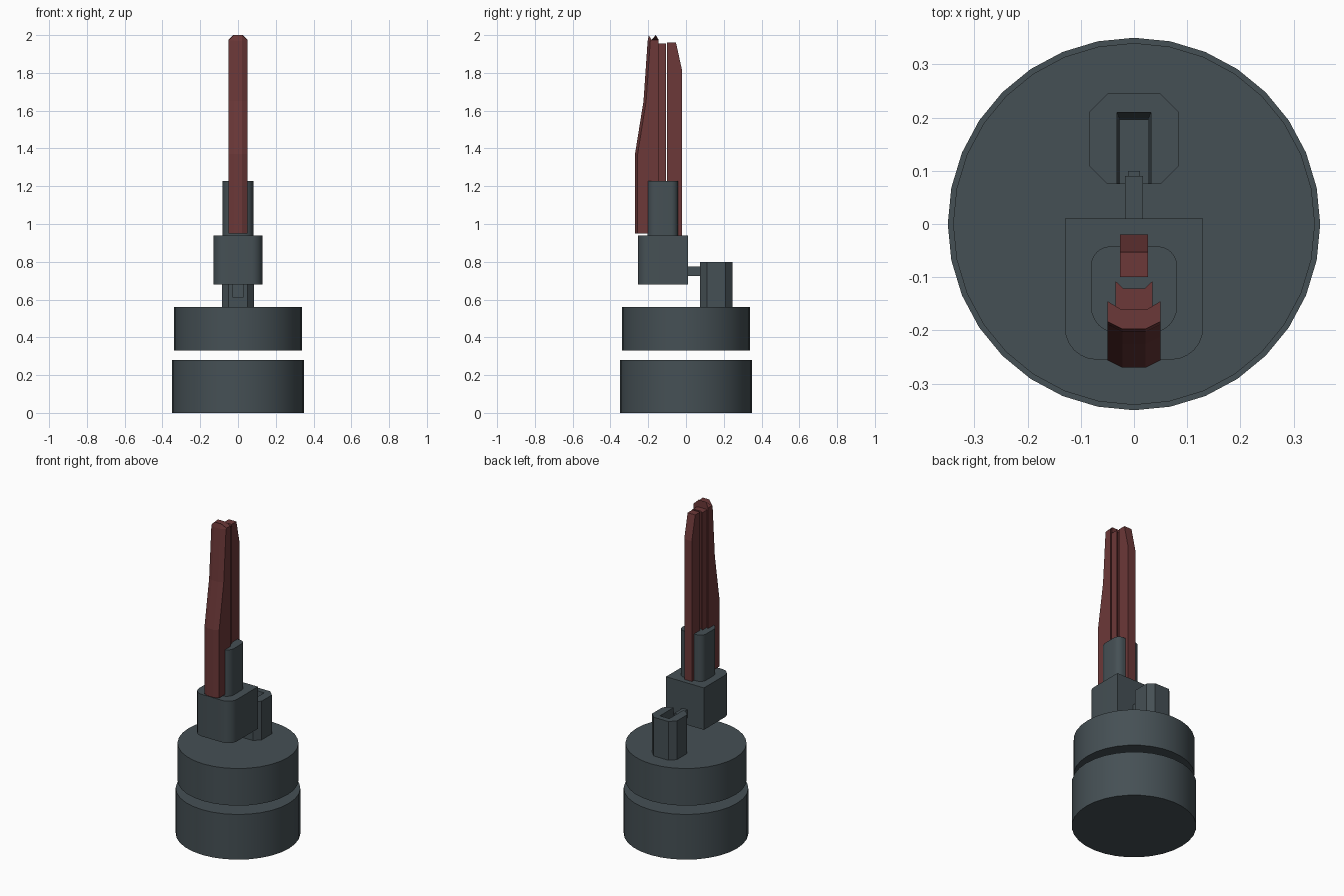
import bpy
import bmesh
from math import sin, cos, pi, radians
from mathutils import Vector

cube = bpy.data.objects.get("Cube")
if cube:
    bpy.data.objects.remove(cube, do_unlink=True)


def material(name, rgb):
    m = bpy.data.materials.new(name)
    m.use_nodes = True
    m.diffuse_color = (*rgb, 1)
    m.node_tree.nodes["Principled BSDF"].inputs["Base Color"].default_value = (*rgb, 1)
    return m


GREY = material("slate grey", (0.06, 0.08, 0.09))
RED = material("dark red", (0.15, 0.04, 0.04))


def loft(name, rings, mat, smooth=False):
    """Closed solid through a list of rings with equal point counts."""
    bm = bmesh.new()
    loops = [[bm.verts.new(p) for p in ring] for ring in rings]
    for a, b in zip(loops, loops[1:]):
        for i in range(len(a)):
            j = (i + 1) % len(a)
            bm.faces.new((a[i], a[j], b[j], b[i]))
    bm.faces.new(loops[0][::-1])
    bm.faces.new(loops[-1])
    bmesh.ops.recalc_face_normals(bm, faces=bm.faces[:])
    mesh = bpy.data.meshes.new(name)
    bm.to_mesh(mesh)
    bm.free()
    ob = bpy.data.objects.new(name, mesh)
    bpy.context.collection.objects.link(ob)
    mesh.materials.append(mat)
    if smooth:
        bpy.ops.object.select_all(action='DESELECT')
        ob.select_set(True)
        bpy.context.view_layer.objects.active = ob
        bpy.ops.object.shade_smooth_by_angle(angle=radians(30))
    return ob


def prism(name, outline, z0, z1, mat, smooth=False):
    return loft(name, [[(x, y, z) for x, y in outline] for z in (z0, z1)], mat, smooth)


def rect(w, y0, y1, front=0, back=0, steps=6):
    """Rectangle of half width w with rounded front and back corners."""
    pts = []
    corners = ((-1, y0, 1, front, pi), (1, y0, 1, front, 1.5 * pi),
               (1, y1, -1, back, 0), (-1, y1, -1, back, 0.5 * pi))
    for sx, y, sy, r, start in corners:
        c = Vector((sx * (w - r), y + sy * r))
        n = steps if r else 0
        for i in range(n + 1):
            a = start + 0.5 * pi * i / max(n, 1)
            pts.append((c.x + r * cos(a), c.y + r * sin(a)))
    return pts


def disc(r, n=32):
    return [(r * sin(2 * pi * i / n), r * cos(2 * pi * i / n)) for i in range(n)]


# Two stacked round base sections with a gap
prism("lower_base", disc(0.35), 0, 0.28, GREY, True)
prism("upper_base", disc(0.34), 0.33, 0.56, GREY, True)

# Holder and the collar above it
prism("holder", rect(0.13, -0.255, 0.01, front=0.06), 0.68, 0.94, GREY, True)
prism("collar", rect(0.081, -0.205, -0.042, front=0.05, back=0.037), 0.94, 1.227, GREY, True)

# Rear post: chamfered block with a tapered slot open to the front
post = prism("rear_post", rect(0.085, 0.075, 0.245, 0.035, 0.035, steps=1), 0.56, 0.80, GREY)
cutter = loft("slot_cutter", [
    [(x, y, 0.61) for x, y in rect(0.026, 0.05, 0.195)],
    [(x, y, 0.82) for x, y in rect(0.033, 0.05, 0.211)]], GREY)
cutter.hide_render = True
cut = post.modifiers.new("slot", 'BOOLEAN')
cut.operation = 'DIFFERENCE'
cut.solver = 'EXACT'
cut.object = cutter
bpy.ops.object.select_all(action='DESELECT')
bpy.context.view_layer.objects.active = post
post.select_set(True)
bpy.ops.object.modifier_apply(modifier=cut.name)
bpy.data.objects.remove(cutter, do_unlink=True)

# Rod joining holder and post
prism("rod", rect(0.017, 0.0, 0.09), 0.725, 0.775, GREY)
prism("rod_tip", rect(0.011, 0.09, 0.10), 0.735, 0.765, GREY)


# Front blade: chamfered front, grooved back, tapering upward
def blade_ring(y, z, edge_drop=0.0):
    half = [(0.022, y, z), (0.05, y + 0.014, z - edge_drop),
            (0.05, -0.145, z - edge_drop), (0.025, -0.16, z)]
    return half + [(-x, b, c) for x, b, c in reversed(half)]


loft("front_blade", [blade_ring(-0.27, 0.95), blade_ring(-0.27, 1.37),
                     blade_ring(-0.225, 1.65), blade_ring(-0.203, 1.97),
                     blade_ring(-0.197, 2.0, 0.025)], RED)

# Middle strip with a shallow groove along its back
strip = [(0.035, -0.165), (0.035, -0.107), (0.02, -0.121)]
prism("middle_strip", strip + [(-x, y) for x, y in reversed(strip)], 0.95, 1.955, RED)

# Rear prong with a sloped tip
side = [(-0.10, 0.94), (-0.10, 1.96), (-0.053, 1.96), (-0.02, 1.81), (-0.02, 0.94)]
loft("rear_prong", [[(x, y, z) for y, z in side] for x in (-0.026, 0.026)], RED)
